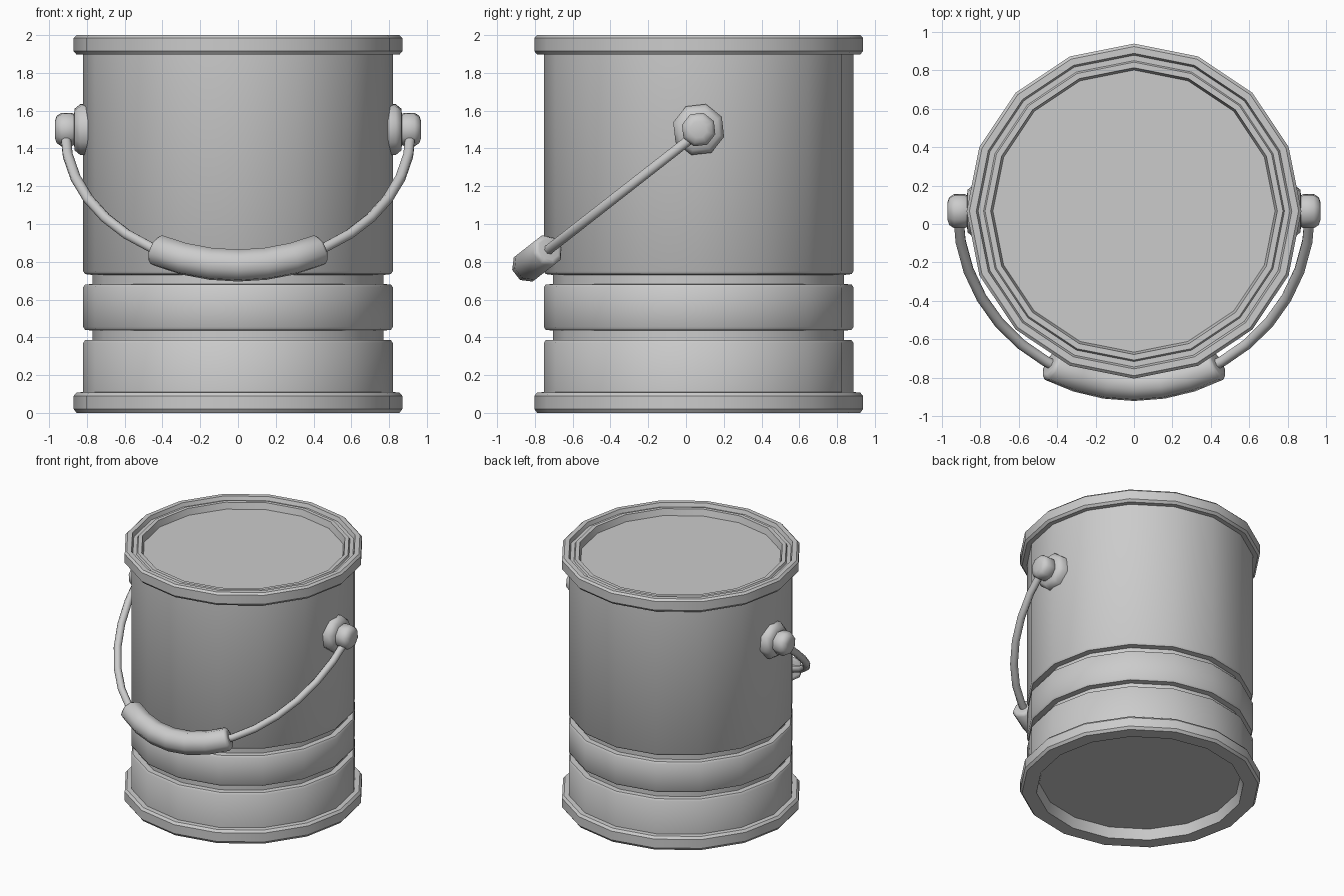
import bpy, math
from mathutils import Vector, Matrix

if "Cube" in bpy.data.objects:
    bpy.data.objects.remove(bpy.data.objects["Cube"])

CY = 0.067                      # can axis in y
PIVOT = Vector((0, CY, 1.485))  # bail pivot
TILT = math.radians(38)         # bail droop below horizontal


def make(name, verts, faces, angle):
    me = bpy.data.meshes.new(name)
    me.from_pydata([tuple(v) for v in verts], [], faces)
    me.update()
    ob = bpy.data.objects.new(name, me)
    bpy.context.collection.objects.link(ob)
    bpy.ops.object.select_all(action='DESELECT')
    ob.select_set(True)
    bpy.context.view_layer.objects.active = ob
    bpy.ops.object.shade_smooth_by_angle(angle=math.radians(angle))
    return ob


def skin(rings, n):
    """Faces joining consecutive rings of n vertices, with end caps."""
    faces = [tuple(range(n))[::-1]]
    for i in range(rings - 1):
        for k in range(n):
            a, b = i * n + k, i * n + (k + 1) % n
            faces.append((a, b, b + n, a + n))
    faces.append(tuple(range((rings - 1) * n, rings * n)))
    return faces


def lathe(name, profile, n, matrix, phase=0, angle=35):
    verts = []
    for r, z in profile:
        for k in range(n):
            t = phase + 2 * math.pi * k / n
            verts.append(matrix @ Vector((r * math.cos(t), r * math.sin(t), z)))
    return make(name, verts, skin(len(profile), n), angle)


def bail_point(t):
    s = 1.145 * math.sin(t)
    return PIVOT + Vector((0.915 * math.cos(t), -s * math.cos(TILT), -s * math.sin(TILT)))


def sweep(name, stations, n, angle):
    """Tube along the bail ellipse; stations are (parameter, radius)."""
    normal = Vector((0, math.sin(TILT), -math.cos(TILT)))
    verts = []
    for t, r in stations:
        tangent = (bail_point(t + 0.01) - bail_point(t - 0.01)).normalized()
        side = normal.cross(tangent)
        for k in range(n):
            a = 2 * math.pi * (k + 0.5) / n
            verts.append(bail_point(t) + r * (math.cos(a) * normal + math.sin(a) * side))
    return make(name, verts, skin(len(stations), n), angle)


# can: recessed base, foot rim, two grooves, top rim and sunken lid
can_profile = [
    (0.73, 0.08), (0.75, 0.0), (0.855, 0.0), (0.87, 0.02), (0.87, 0.09), (0.855, 0.108),
    (0.82, 0.11), (0.82, 0.37), (0.81, 0.385), (0.77, 0.387), (0.77, 0.435),
    (0.81, 0.44), (0.82, 0.455), (0.82, 0.665), (0.81, 0.68), (0.77, 0.682),
    (0.77, 0.73), (0.81, 0.735), (0.82, 0.75), (0.82, 1.897),
    (0.855, 1.897), (0.87, 1.915), (0.87, 1.985), (0.855, 2.0),
    (0.82, 2.0), (0.81, 1.97), (0.782, 1.97), (0.774, 1.985), (0.745, 1.985), (0.733, 1.935)]
lathe("can_body", can_profile, 16, Matrix.Translation((0, CY, 0)))

# ears: octagonal plate and knob on each side
for side, label in ((1, "right"), (-1, "left")):
    m = Matrix.Translation((0, CY, 1.5)) @ Matrix.Rotation(side * math.pi / 2, 4, 'Y')
    phase = math.radians(74 if side > 0 else 16)
    lathe(label + "_ear_plate", [(0.14, 0.79), (0.14, 0.835), (0.115, 0.865), (0.06, 0.87)],
          8, m, phase, 50)
    lathe(label + "_ear_knob", [(0.075, 0.85), (0.092, 0.88), (0.092, 0.935), (0.075, 0.96), (0.045, 0.97)],
          8, m, phase, 50)

# wire bail
sweep("wire_bail", [(math.pi * i / 18, 0.028) for i in range(19)], 8, 50)

# grip on the wire
h0, h1 = math.radians(61.5), math.radians(118.5)
grip = [(h0, 0.06), (h0 + 0.003, 0.075)]
grip += [(h0 + 0.02 + (h1 - h0 - 0.04) * i / 6, 0.088) for i in range(7)]
grip += [(h1 - 0.003, 0.075), (h1, 0.06)]
sweep("handle_grip", grip, 8, 50)
